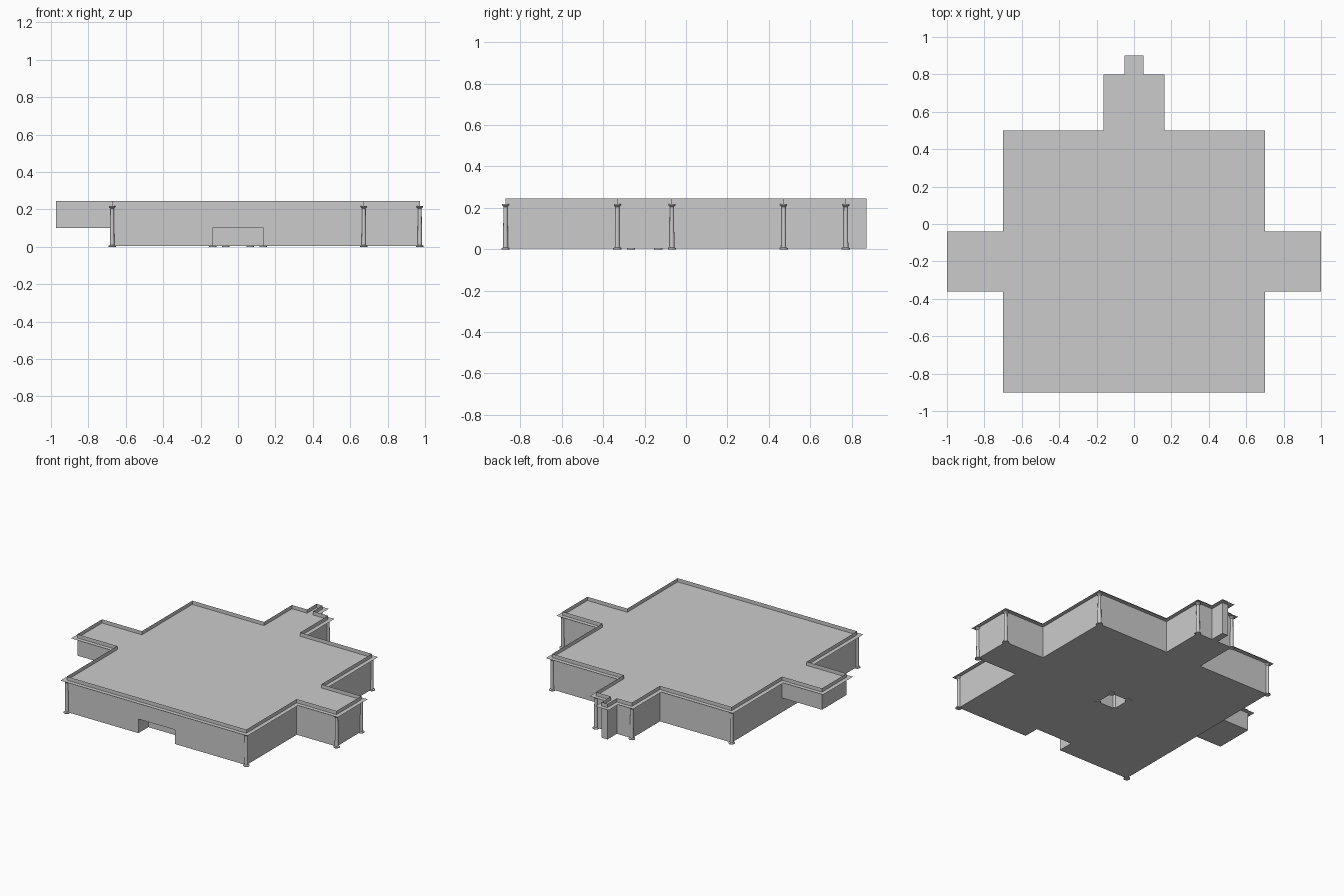
import bpy
import bmesh
import math

if "Cube" in bpy.data.objects:
    bpy.data.objects.remove(bpy.data.objects["Cube"])

FLOOR, SOFFIT, ROOF, TOP = 0.004, 0.10, 0.22, 0.245   # key heights
MX, Y0, Y1 = 0.673, -0.872, 0.472                     # main block
WX, WY0, WY1 = 0.972, -0.332, -0.068                  # side wings
BX, BY = 0.135, 0.772                                 # back wing
TX, TY = 0.022, 0.872                                 # rear stub
NX, NY = 0.137, -0.765                                # entrance recess
SH, SY = 0.066, -0.2                                  # central shaft
O = 0.028                                             # roof overhang


def make(name, faces):
    """Mesh object from a list of faces, each a list of points."""
    bm = bmesh.new()
    for f in faces:
        bm.faces.new([bm.verts.new(p) for p in f])
    bmesh.ops.remove_doubles(bm, verts=bm.verts, dist=1e-5)
    me = bpy.data.meshes.new(name)
    bm.to_mesh(me)
    bm.free()
    ob = bpy.data.objects.new(name, me)
    bpy.context.collection.objects.link(ob)
    return ob


def wall(path, z0, z1):
    """Vertical sheets along a path, facing right of travel."""
    return [[(*a, z0), (*b, z0), (*b, z1), (*a, z1)] for a, b in zip(path, path[1:])]


def flat(path, z, up=True):
    pts = [(x, y, z) for x, y in path]
    return [pts if up else pts[::-1]]


def right_side(o):
    """Right half of the outline, front to back, grown by o."""
    return [(MX + o, Y0 - o), (MX + o, WY0 - o), (WX + o, WY0 - o), (WX + o, WY1 + o),
            (MX + o, WY1 + o), (MX + o, Y1 + o), (BX + o, Y1 + o), (BX + o, BY + o),
            (TX + o, BY + o), (TX + o, TY + o)]


def mirror(path):
    return [(-x, y) for x, y in reversed(path)]


# outer walls, rising past the roof as a parapet
r = right_side(0)
l = mirror(r)
ground = [(NX, Y0)] + r + l[:6]
make("outer_walls", wall(ground, FLOOR, TOP)
     + wall([l[8], l[9], (-NX, Y0)], FLOOR, TOP)
     + wall([l[8 - 3], l[6], l[7], l[8]], SOFFIT, TOP)
     + wall([l[5], l[8]], FLOOR, SOFFIT)
     + wall([(-NX, Y0), (NX, Y0)], SOFFIT, TOP))

# underside of the raised left wing
make("left_wing_soffit", flat(l[5:9], SOFFIT, False))

# entrance recess
recess = [(-NX, Y0), (-NX, NY), (NX, NY), (NX, Y0)]
make("entrance_recess", wall(recess, FLOOR, SOFFIT) + flat(recess[::-1], SOFFIT, False))

# thin overhanging roof
r = right_side(O)
make("roof", flat(r + mirror(r), ROOF))

# floor: mirrored halves around the shaft, plus the right wing
half = [(0, NY), (NX, NY), (NX, Y0), (MX, Y0), (MX, WY0), (MX, WY1), (MX, Y1), (BX, Y1),
        (BX, BY), (TX, BY), (TX, TY), (0, TY), (0, SY + SH), (SH, SY + SH),
        (SH, SY - SH), (0, SY - SH)]
wing = [(MX, WY0), (WX, WY0), (WX, WY1), (MX, WY1)]
make("floor", flat(half, FLOOR, False) + flat(mirror(half), FLOOR, False)
     + flat(wing, FLOOR, False))

# central shaft open to below
sq = [(-SH, SY - SH), (-SH, SY + SH), (SH, SY + SH), (SH, SY - SH), (-SH, SY - SH)]
make("central_shaft", wall(sq, FLOOR, ROOF))

# turned column shared by all corners
N = 16
prof = [(0.02, 0), (0.02, 0.005), (0.012, 0.009), (0.010, 0.205), (0.017, 0.212), (0.017, 0.219)]


def ring(rad, z):
    return [(rad * math.cos(2 * math.pi * i / N), rad * math.sin(2 * math.pi * i / N), z)
            for i in range(N)]


rings = [ring(*p) for p in prof]
faces = [rings[0][::-1], rings[-1]]
for a, b in zip(rings, rings[1:]):
    faces += [[a[i], a[(i + 1) % N], b[(i + 1) % N], b[i]] for i in range(N)]
column = make("column", faces)
bpy.context.view_layer.objects.active = column
column.select_set(True)
bpy.ops.object.shade_smooth_by_angle(angle=math.radians(30))

spots = [(WX, WY0), (WX, WY1)]
for s in (-1, 1):
    spots += [(s * MX, Y0), (s * MX, Y1), (s * BX, BY), (s * SH, SY - SH), (s * SH, SY + SH)]
column.location = (*spots[0], 0)
for x, y in spots[1:]:
    c = column.copy()
    c.location = (x, y, 0)
    bpy.context.collection.objects.link(c)
